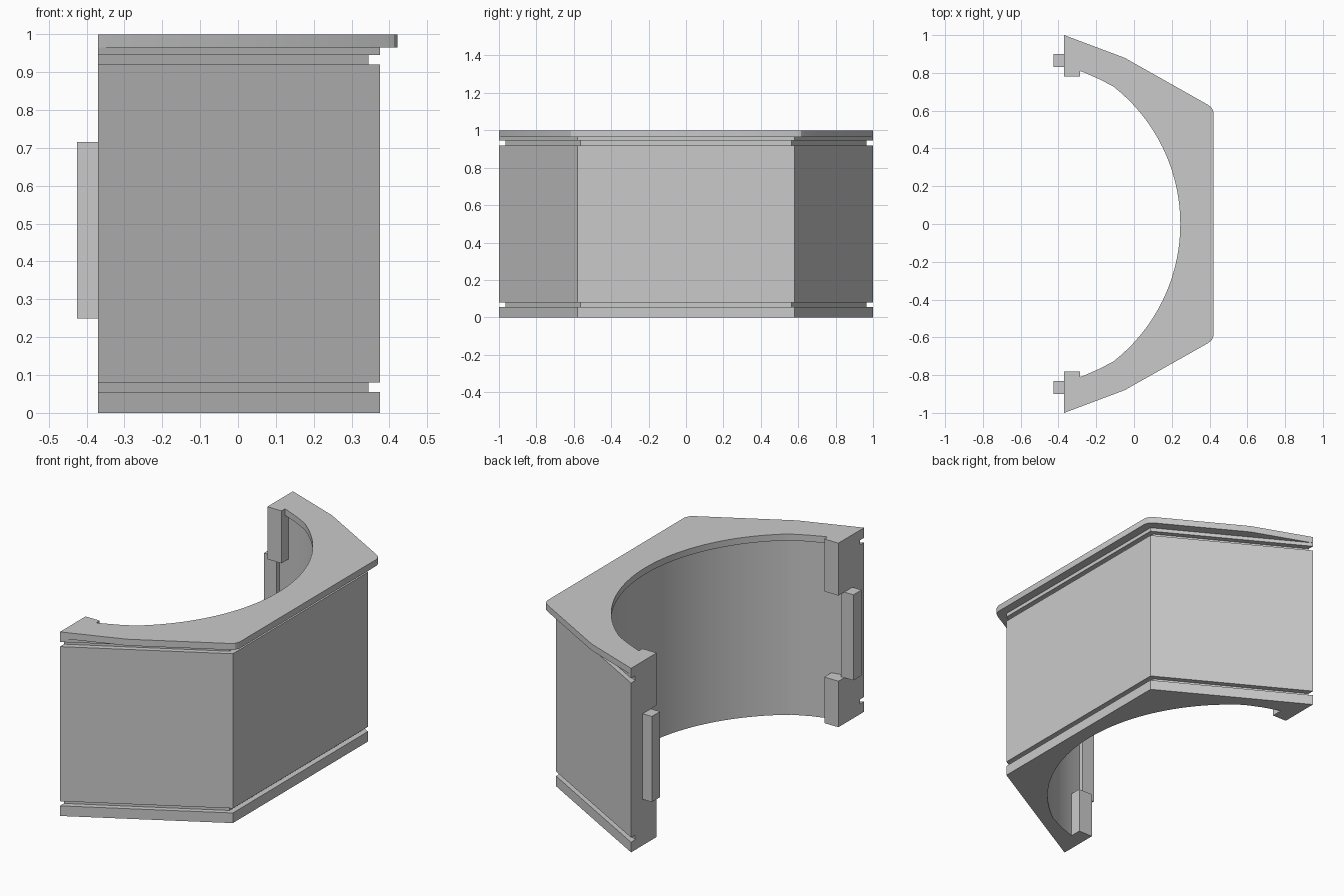
import bpy, bmesh, math

cube = bpy.data.objects.get("Cube")
if cube:
    bpy.data.objects.remove(cube, do_unlink=True)

# One plain grey for everything
GREY = (0.59, 0.59, 0.59, 1)
grey = bpy.data.materials.new("plain grey")
grey.use_nodes = True
grey.diffuse_color = GREY
grey.node_tree.nodes["Principled BSDF"].inputs["Base Color"].default_value = GREY

END = -0.37


def make_object(name, bm):
    bmesh.ops.recalc_face_normals(bm, faces=bm.faces)
    mesh = bpy.data.meshes.new(name)
    bm.to_mesh(mesh)
    bm.free()
    mesh.materials.append(grey)
    obj = bpy.data.objects.new(name, mesh)
    bpy.context.collection.objects.link(obj)
    return obj


def box(name, x0, x1, y0, y1, z0, z1):
    bm = bmesh.new()
    bmesh.ops.create_cube(bm, size=1)
    for v in bm.verts:
        v.co.x = x0 + (v.co.x + 0.5) * (x1 - x0)
        v.co.y = y0 + (v.co.y + 0.5) * (y1 - y0)
        v.co.z = z0 + (v.co.z + 0.5) * (z1 - z0)
    return make_object(name, bm)


def inner_curve(radius, centre, x_stop, tail, steps=48):
    """Circular arc about (centre, 0), flattened toward the two ends by the tail."""
    half_angle = math.acos((x_stop - centre) / radius)
    arc = []
    for i in range(steps + 1):
        a = half_angle * (1 - 2 * i / steps)
        arc.append((centre + radius * math.cos(a), radius * math.sin(a)))
    return tail + arc + [(x, -y) for x, y in reversed(tail)]


def outline(half, inner):
    """Outer half profile mirrored in y, closed by the inner curve."""
    return [(x, -y) for x, y in half] + [(x, y) for x, y in reversed(half)] + inner


# The wall is set back a little behind the lip of the cap
wall = inner_curve(0.945, -0.65, -0.1, [(END, 0.858), (-0.285, 0.842), (-0.19, 0.81)])
lip = inner_curve(0.925, -0.68, -0.11, [(END, 0.835), (-0.27, 0.805), (-0.18, 0.765)])

# Sharp corners repeat a point to match the rounded corner of the cap
body = outline([(END, 1), (-0.05, 0.82)] + [(0.375, 0.58)] * 3, wall)
groove = outline([(END, 0.965), (-0.05, 0.786)] + [(0.345, 0.565)] * 3, wall)
cap = outline([(END, 1), (-0.05, 0.88), (0.39, 0.632), (0.412, 0.615), (0.422, 0.59)], lip)

# Shell: stacked outlines with two grooves and an overhanging cap
layers = [(0, 0.055, body), (0.055, 0.08, groove), (0.08, 0.92, body),
          (0.92, 0.945, groove), (0.945, 0.965, body), (0.965, 1, cap)]
bm = bmesh.new()
rings = []
for low, high, shape in layers:
    for z in (low, high):
        rings.append([bm.verts.new((x, y, z)) for x, y in shape])
bm.faces.new(rings[0])
bm.faces.new(rings[-1])
for lower, upper in zip(rings, rings[1:]):
    for i in range(len(lower)):
        j = (i + 1) % len(lower)
        bm.faces.new((lower[i], lower[j], upper[j], upper[i]))
bmesh.ops.remove_doubles(bm, verts=bm.verts, dist=0.0001)
shell = make_object("curved_shell", bm)
bpy.context.view_layer.objects.active = shell
shell.select_set(True)
bpy.ops.object.shade_smooth_by_angle(angle=math.radians(25))

# End pegs and inner lugs on both ends
for side, s in (("back", 1), ("front", -1)):
    y0, y1 = sorted((s * 0.83, s * 0.9))
    box(side + "_peg", -0.425, END + 0.02, y0, y1, 0.25, 0.715)
    y0, y1 = sorted((s * 0.78, s * 0.86))
    box(side + "_lower_lug", END, -0.285, y0, y1, 0, 0.25)
    box(side + "_upper_lug", END, -0.285, y0, y1, 0.715, 1)
